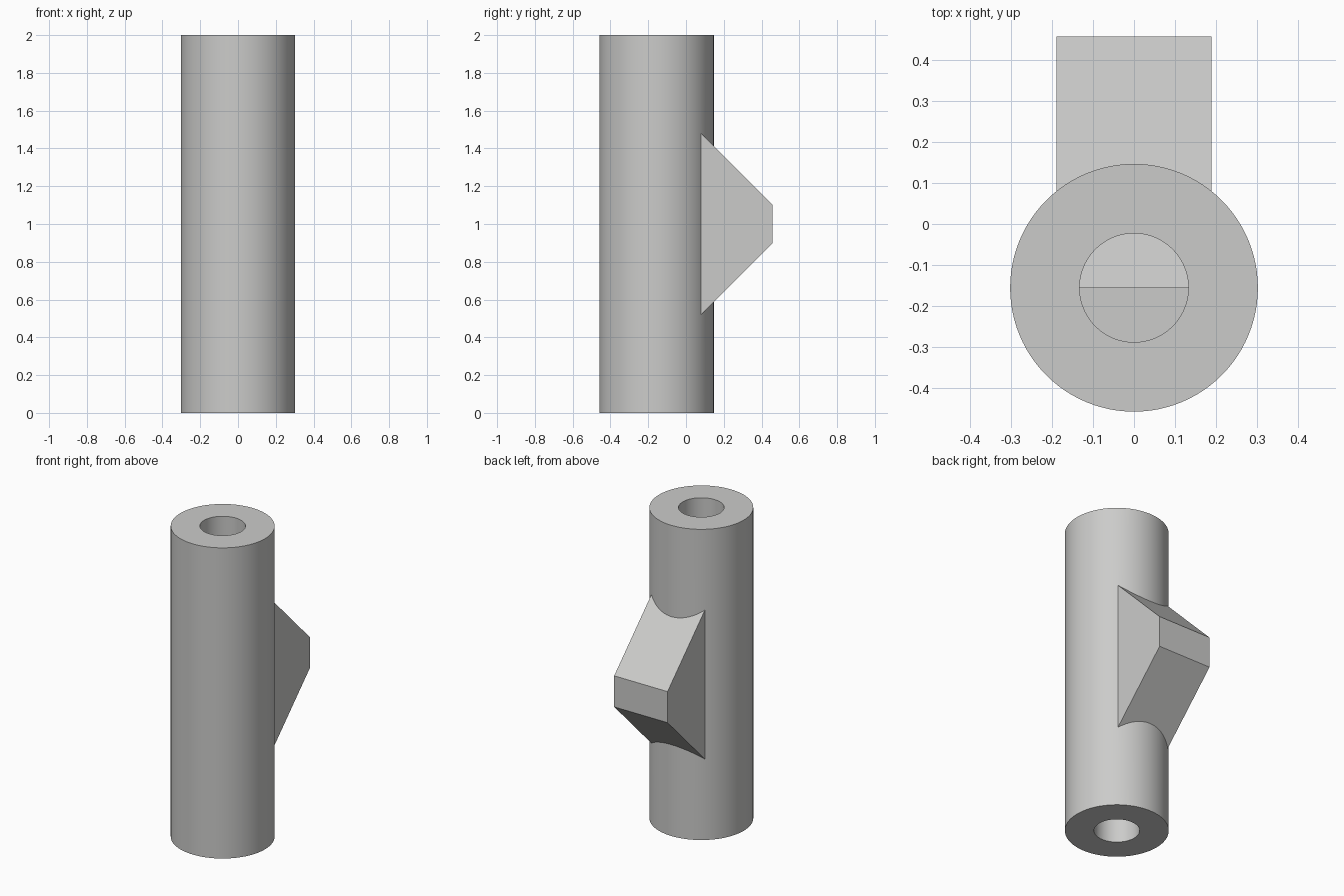
import bpy, bmesh, math
from mathutils import Matrix, Vector

if "Cube" in bpy.data.objects:
    bpy.data.objects.remove(bpy.data.objects["Cube"])

AXIS_Y = -0.156      # tube axis
R_OUT, R_BORE = 0.303, 0.133
BORE_DEPTH = 0.5     # blind bore at each end
REACH = 0.459        # outer face of the lug
SIDES = 96

grey = bpy.data.materials.new("light grey")
grey.diffuse_color = (0.6, 0.6, 0.59, 1)
grey.use_nodes = True
grey.node_tree.nodes["Principled BSDF"].inputs["Base Color"].default_value = grey.diffuse_color


def make_object(name, bm):
    bmesh.ops.recalc_face_normals(bm, faces=bm.faces)
    mesh = bpy.data.meshes.new(name)
    bm.to_mesh(mesh)
    bm.free()
    mesh.materials.append(grey)
    obj = bpy.data.objects.new(name, mesh)
    bpy.context.collection.objects.link(obj)
    return obj


# Tube: half section with a blind bore at both ends, spun round the axis
bm = bmesh.new()
section = [(0, BORE_DEPTH), (R_BORE, BORE_DEPTH), (R_BORE, 0), (R_OUT, 0),
           (R_OUT, 2), (R_BORE, 2), (R_BORE, 2 - BORE_DEPTH), (0, 2 - BORE_DEPTH)]
verts = [bm.verts.new((r, AXIS_Y, z)) for r, z in section]
edges = [bm.edges.new(pair) for pair in zip(verts, verts[1:])]
bmesh.ops.spin(bm, geom=verts + edges, cent=(0, AXIS_Y, 0), axis=(0, 0, 1),
               angle=math.tau, steps=SIDES, use_merge=True)
bmesh.ops.remove_doubles(bm, verts=bm.verts, dist=1e-5)
tube = make_object("tube", bm)

# Lug: trapezoid with 45 degree slopes, extruded across x, starting at the axis
bm = bmesh.new()
half_tip = 0.1
half_root = half_tip + REACH - AXIS_Y
outline = [(AXIS_Y, 1 - half_root), (REACH, 1 - half_tip),
           (REACH, 1 + half_tip), (AXIS_Y, 1 + half_root)]
face = bm.faces.new([bm.verts.new((-0.19, y, z)) for y, z in outline])
side = bmesh.ops.extrude_face_region(bm, geom=[face])
bmesh.ops.translate(bm, vec=(0.38, 0, 0),
                    verts=[v for v in side["geom"] if isinstance(v, bmesh.types.BMVert)])
lug = make_object("lug", bm)

# Join the lug to the tube
union = tube.modifiers.new("join lug", 'BOOLEAN')
union.operation = 'UNION'
union.solver = 'EXACT'
union.object = lug
bpy.context.view_layer.objects.active = tube
tube.select_set(True)
bpy.ops.object.modifier_apply(modifier=union.name)
bpy.data.objects.remove(lug)
tube.name = "tube_with_lug"
bpy.ops.object.shade_smooth_by_angle(angle=math.radians(25))
